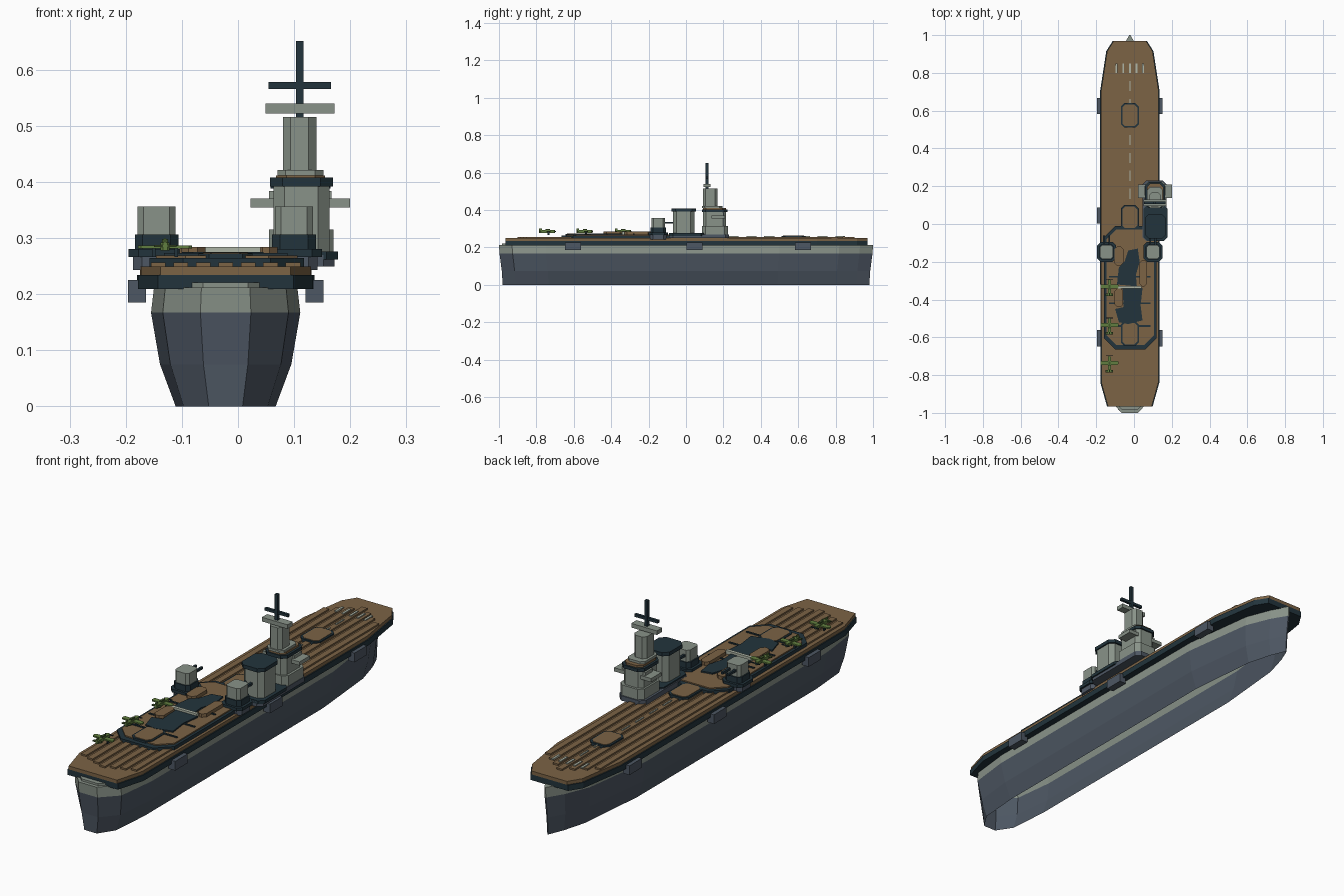
import bpy, bmesh

if "Cube" in bpy.data.objects:
    bpy.data.objects.remove(bpy.data.objects["Cube"])


def material(name, rgb):
    m = bpy.data.materials.new(name)
    m.use_nodes = True
    m.diffuse_color = (*rgb, 1)
    m.node_tree.nodes["Principled BSDF"].inputs["Base Color"].default_value = (*rgb, 1)
    return m


WOOD = material("deck wood", (0.20, 0.125, 0.06))
DARK = material("dark blue steel", (0.016, 0.034, 0.045))
SLATE = material("slate hull", (0.075, 0.095, 0.125))
GREY = material("pale grey green", (0.25, 0.29, 0.25))
PAINT = material("pale deck paint", (0.42, 0.46, 0.38))
GREEN = material("aircraft green", (0.12, 0.21, 0.05))
OLIVE = material("dark aircraft green", (0.05, 0.09, 0.025))
CX = -0.022  # centre line of hull and deck


def finish(name, bm, *mats):
    bmesh.ops.recalc_face_normals(bm, faces=bm.faces)
    me = bpy.data.meshes.new(name)
    bm.to_mesh(me)
    bm.free()
    for m in mats:
        me.materials.append(m)
    ob = bpy.data.objects.new(name, me)
    bpy.context.collection.objects.link(ob)
    return ob


def prism(name, outline, z0, z1, mat):
    bm = bmesh.new()
    low, high = ([bm.verts.new((x, y, z)) for x, y in outline] for z in (z0, z1))
    bm.faces.new(low)
    bm.faces.new(high)
    n = len(outline)
    for i in range(n):
        j = (i + 1) % n
        bm.faces.new((low[i], low[j], high[j], high[i]))
    return finish(name, bm, mat)


def block(name, xs, ys, zs, mat, cut=0):
    """Box from ranges, with optional chamfered vertical corners."""
    (x0, x1), (y0, y1) = xs, ys
    if cut:
        pts = [(x0 + cut, y0), (x1 - cut, y0), (x1, y0 + cut), (x1, y1 - cut),
               (x1 - cut, y1), (x0 + cut, y1), (x0, y1 - cut), (x0, y0 + cut)]
    else:
        pts = [(x0, y0), (x1, y0), (x1, y1), (x0, y1)]
    return prism(name, pts, zs[0], zs[1], mat)


def around(c, r):
    return (c - r, c + r)


def mirrored(half, grow=0):
    """Closed plan outline from (half width, y) stations."""
    return ([(CX + w + grow, y) for w, y in half]
            + [(CX - w - grow, y) for w, y in reversed(half)])


# Hull: open-bottomed shell lofted through four levels
stations = [(0.045, -1.0), (0.112, -0.93), (0.133, -0.75), (0.133, 0.5),
            (0.09, 0.82), (0.045, 0.93), (0.003, 1.0)]
levels = [(0, 0.67, 0.98), (0.075, 0.88, 0.985), (0.167, 1, 0.997), (0.212, 0.96, 1)]
bm = bmesh.new()
rings = [[bm.verts.new((CX + (x - CX) * w, y * l, z)) for x, y in mirrored(stations)]
         for z, w, l in levels]
n = len(rings[0])
for k in range(len(levels) - 1):
    for i in range(n):
        j = (i + 1) % n
        f = bm.faces.new((rings[k][i], rings[k][j], rings[k + 1][j], rings[k + 1][i]))
        f.material_index = int(k == 2)
bm.faces.new(rings[-1]).material_index = 1
finish("hull", bm, SLATE, GREY)
block("stern_ledge", around(CX, 0.06), (-0.985, -0.9), (0.21, 0.221), GREY, 0.02)

# Flight deck
deck = [(0.118, -0.965), (0.153, -0.84), (0.155, 0.7), (0.122, 0.915), (0.087, 0.97)]
prism("deck_rim", mirrored(deck, 0.003), 0.209, 0.234, DARK)
prism("flight_deck", mirrored(deck, -0.002), 0.234, 0.249, WOOD)
for i in range(7):
    off = (i - 3) * 0.04
    reach = 0.03 * abs(i - 3)
    block("deck_plank", around(CX + off, 0.013), (-0.9 + reach / 2, 0.9 - reach),
          (0.249, 0.256), WOOD)

# Gun galleries along the hull sides
for y in (-0.605, 0.045, 0.625):
    for x in (-0.18, 0.136):
        block("side_gallery", around(x, 0.016), around(y, 0.043), (0.185, 0.225), SLATE)

# Deck paint
for i in range(5):
    block("bow_stripe", around(CX + (i - 2) * 0.035, 0.005), (0.8, 0.85), (0.255, 0.26), PAINT)
for i in range(7):
    block("centre_dash", around(CX, 0.003), around(0.16 + i * 0.095, 0.027), (0.255, 0.26), PAINT)

# Elevators
for y, top in ((0.575, 0.264), (0.035, 0.266), (-0.58, 0.274)):
    block("elevator_frame", around(CX, 0.048), around(y, 0.065), (0.249, top - 0.002), DARK, 0.018)
    block("elevator", around(CX, 0.04), around(y, 0.057), (0.249, top), WOOD, 0.015)

# Raised midships deck with dark border
block("midship_border", (-0.158, 0.118), (-0.665, -0.01), (0.249, 0.264), DARK, 0.06)
block("midship_deck", (-0.146, 0.106), (-0.64, -0.03), (0.249, 0.269), WOOD, 0.052)
for y in (-0.28, -0.42, -0.54):
    block("arrestor_wire", around(CX, 0.11), around(y, 0.004), (0.268, 0.273), DARK)

# Torn opening in the midships deck, with buckled plating around it
prism("torn_opening_aft", [(-0.10, -0.45), (-0.08, -0.52), (-0.03, -0.53), (0.045, -0.51),
      (0.035, -0.43), (0.045, -0.34), (-0.06, -0.34), (-0.055, -0.44)], 0.268, 0.275, DARK)
prism("torn_opening_fore", [(-0.09, -0.32), (0.015, -0.33), (0.01, -0.27), (0.03, -0.2),
      (0.02, -0.13), (-0.03, -0.14), (-0.05, -0.2), (-0.08, -0.23)], 0.268, 0.275, DARK)
block("bent_beam", (-0.085, 0.04), around(-0.335, 0.007), (0.269, 0.284), PAINT)
for x, y, r, l in ((-0.08, -0.39, 0.022, 0.05), (0.05, -0.26, 0.02, 0.07),
                   (-0.08, -0.17, 0.024, 0.05)):
    block("buckled_plate", around(x, r), around(y, l), (0.269, 0.284), WOOD, 0.014)

# Twin-gun turrets
for x in (-0.145, 0.1):
    y = -0.148
    block("turret_sponson", around(x, 0.042), around(y, 0.045), (0.243, 0.266), SLATE, 0.016)
    block("turret_platform", around(x, 0.05), around(y, 0.052), (0.266, 0.28), DARK, 0.018)
    block("turret_ring", around(x, 0.039), around(y, 0.042), (0.28, 0.306), DARK, 0.014)
    block("turret", around(x, 0.034), around(y, 0.037), (0.306, 0.356), GREY, 0.011)
    for dx in (-0.014, 0.014):
        block("gun_barrel", around(x + dx, 0.005), (y + 0.03, -0.06), (0.327, 0.337), DARK)

# Island platform and funnel
block("island_platform", (0.045, 0.172), (-0.09, 0.23), (0.249, 0.27), SLATE, 0.02)
block("island_step", (0.05, 0.178), (-0.09, 0.1), (0.262, 0.276), DARK, 0.02)
block("funnel", (0.063, 0.163), (-0.07, 0.045), (0.27, 0.392), GREY, 0.02)
block("funnel_cap", (0.057, 0.169), (-0.078, 0.053), (0.392, 0.408), DARK, 0.022)

# Bridge tower
block("tower_base", (0.055, 0.17), (0.085, 0.225), (0.262, 0.315), GREY, 0.02)
block("tower_body", (0.063, 0.16), (0.09, 0.215), (0.315, 0.395), GREY, 0.018)
block("tower_band", (0.058, 0.165), (0.085, 0.222), (0.388, 0.402), DARK, 0.02)
block("tower_band_deck", (0.068, 0.155), (0.09, 0.214), (0.402, 0.411), WOOD, 0.018)
block("tower_shoulder", (0.07, 0.152), (0.085, 0.195), (0.411, 0.421), GREY, 0.015)
block("bridge_wing", (0.022, 0.2), (0.137, 0.208), (0.354, 0.37), GREY)
block("wing_cabin", (0.055, 0.167), (0.15, 0.2), (0.37, 0.384), GREY)
block("upper_tower", (0.08, 0.14), (0.09, 0.168), (0.421, 0.516), GREY, 0.014)
block("range_finder", (0.049, 0.172), (0.094, 0.13), (0.522, 0.54), GREY)
block("mast", around(0.11, 0.007), around(0.112, 0.007), (0.516, 0.651), DARK)
block("mast_yard", around(0.11, 0.056), around(0.112, 0.006), (0.566, 0.578), DARK)

# Parked aircraft
for y in (-0.735, -0.535, -0.33):
    x = -0.13
    block("aircraft_body", around(x, 0.008), (y - 0.05, y + 0.035), (0.278, 0.292), GREEN, 0.004)
    block("aircraft_wing", around(x, 0.048), around(y, 0.011), (0.281, 0.287), GREEN, 0.005)
    block("aircraft_tail", around(x, 0.02), (y - 0.05, y - 0.038), (0.284, 0.288), OLIVE)
    block("aircraft_fin", around(x, 0.002), (y - 0.05, y - 0.036), (0.288, 0.3), GREEN)
    block("aircraft_canopy", around(x, 0.005), around(y - 0.005, 0.012), (0.292, 0.298), OLIVE)
    block("propeller", around(x, 0.018), (y + 0.035, y + 0.039), (0.283, 0.287), DARK)
    for dx in (-0.02, 0.02):
        block("aircraft_wheel", around(x + dx, 0.003), around(y, 0.006), (0.266, 0.281), DARK)
